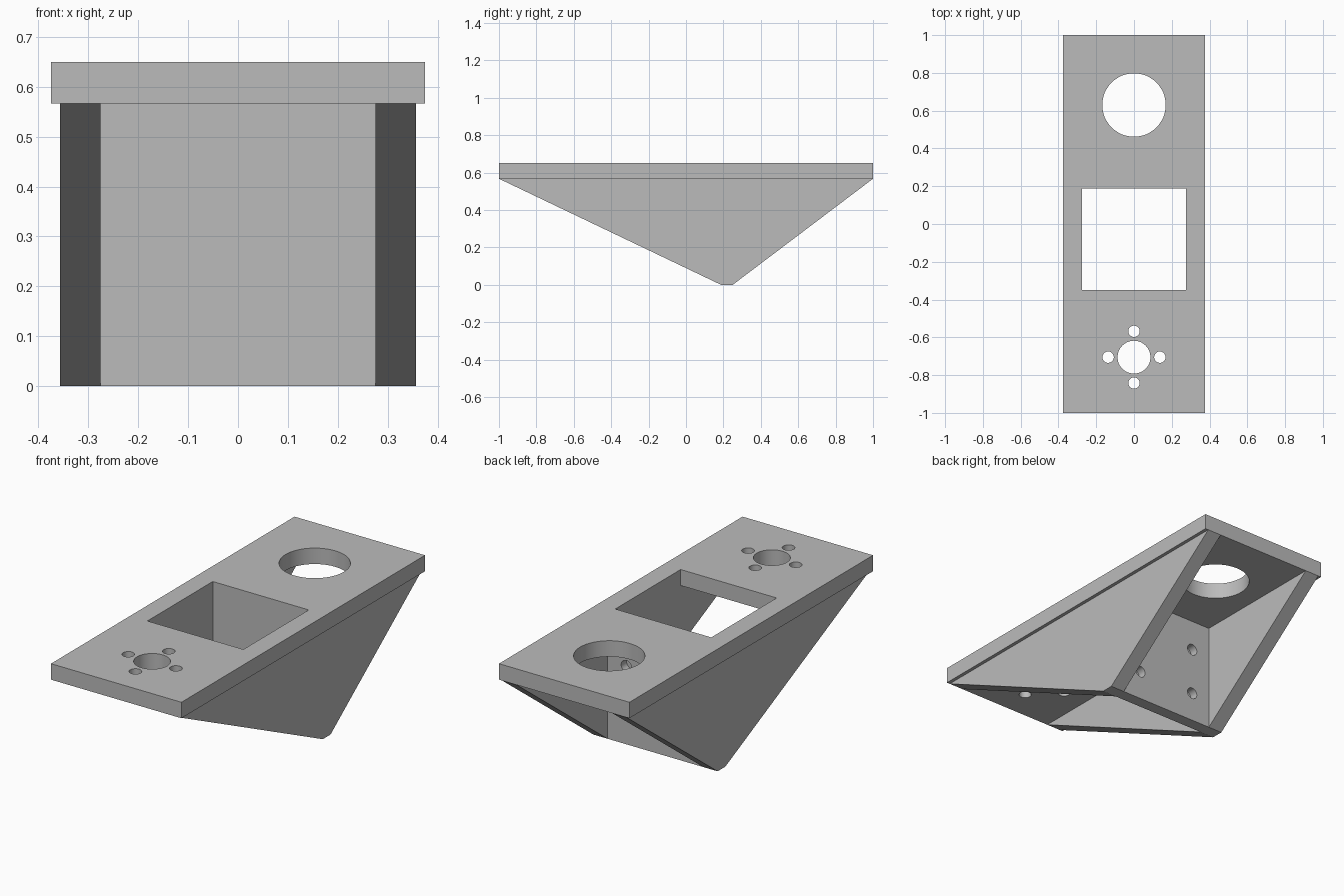
import bpy
import bmesh
import math
from mathutils import Matrix, Vector

old = bpy.data.objects.get("Cube")
if old:
    bpy.data.objects.remove(old, do_unlink=True)

grey = bpy.data.materials.new("plain grey")
grey.use_nodes = True
grey.diffuse_color = (0.5, 0.5, 0.5, 1)
grey.node_tree.nodes["Principled BSDF"].inputs["Base Color"].default_value = (0.5, 0.5, 0.5, 1)


def make(name, bm):
    bmesh.ops.recalc_face_normals(bm, faces=bm.faces)
    mesh = bpy.data.meshes.new(name)
    bm.to_mesh(mesh)
    bm.free()
    mesh.materials.append(grey)
    obj = bpy.data.objects.new(name, mesh)
    bpy.context.collection.objects.link(obj)
    return obj


def add_box(bm, low, high):
    low, high = Vector(low), Vector(high)
    size = Matrix.Diagonal((high - low).to_4d())
    size[3][3] = 1
    bmesh.ops.create_cube(bm, size=1, matrix=Matrix.Translation((low + high) / 2) @ size)


def add_cylinder(bm, centre, radius, depth, turn=0):
    bmesh.ops.create_cone(bm, cap_ends=True, segments=48, radius1=radius, radius2=radius, depth=depth,
                          matrix=Matrix.Translation(centre) @ Matrix.Rotation(turn, 4, 'X'))


def cut(obj, bm):
    """Subtract the shapes in bm from obj, then smooth the round bores."""
    cutter = make("cutter", bm)
    cutter.hide_render = True
    mod = obj.modifiers.new("holes", 'BOOLEAN')
    mod.operation, mod.solver, mod.object = 'DIFFERENCE', 'EXACT', cutter
    bpy.ops.object.select_all(action='DESELECT')
    bpy.context.view_layer.objects.active = obj
    obj.select_set(True)
    bpy.ops.object.modifier_apply(modifier=mod.name)
    bpy.data.objects.remove(cutter, do_unlink=True)
    bpy.ops.object.shade_smooth_by_angle(angle=math.radians(30))


HALF_W, TOP, UNDER = 0.375, 0.65, 0.567
INNER, OUTER = 0.276, 0.357
WALL_FRONT, WALL_BACK = 0.187, 0.25

# Top plate with a square window, a large hole and a ring of screw holes
bm = bmesh.new()
add_box(bm, (-HALF_W, -1, UNDER), (HALF_W, 1, TOP))
top_plate = make("top_plate", bm)

bm = bmesh.new()
add_box(bm, (-INNER, -0.35, 0.5), (INNER, WALL_FRONT, 0.7))
add_cylinder(bm, (0, 0.63, 0.6), 0.168, 0.3)
add_cylinder(bm, (0, -0.705, 0.6), 0.087, 0.3)
for i in range(4):
    a = i * math.pi / 2
    add_cylinder(bm, (0.137 * math.cos(a), -0.705 + 0.137 * math.sin(a), 0.6), 0.03, 0.3)
cut(top_plate, bm)

# Tapered side walls
for side, name in ((-1, "right_side_wall"), (1, "left_side_wall")):
    bm = bmesh.new()
    profile = ((-1, UNDER), (WALL_FRONT, 0), (WALL_BACK, 0), (1, UNDER))
    face = bm.faces.new([bm.verts.new((side * INNER, y, z)) for y, z in profile])
    new = bmesh.ops.extrude_face_region(bm, geom=[face])["geom"]
    bmesh.ops.translate(bm, vec=(side * (OUTER - INNER), 0, 0),
                        verts=[v for v in new if isinstance(v, bmesh.types.BMVert)])
    make(name, bm)

# Upright cross wall with four blind holes in its back
bm = bmesh.new()
add_box(bm, (-INNER, WALL_FRONT, 0), (INNER, WALL_BACK, UNDER))
cross_wall = make("cross_wall", bm)

bm = bmesh.new()
for x in (-0.168, 0.168):
    for z in (0.155, 0.405):
        add_cylinder(bm, (x, WALL_BACK, z), 0.03, 0.09, math.pi / 2)
cut(cross_wall, bm)
